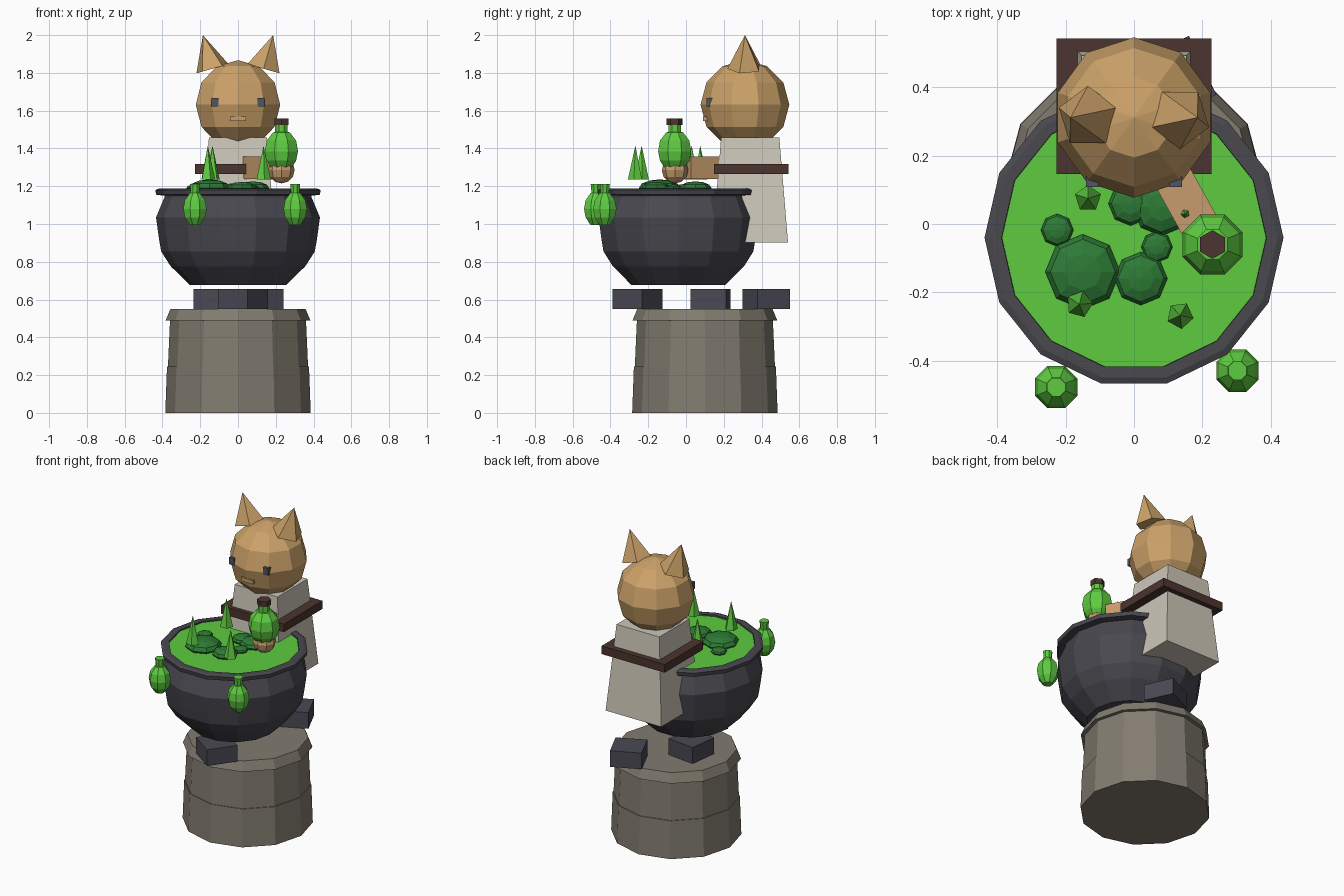
import bpy, bmesh
from math import pi, sin, cos, radians
from mathutils import Matrix

old = bpy.data.objects.get("Cube")
if old:
    bpy.data.objects.remove(old, do_unlink=True)


def material(name, hex_code):
    srgb = [int(hex_code[i:i + 2], 16) / 255 for i in (0, 2, 4)]
    rgba = [c / 12.92 if c < 0.04 else ((c + 0.055) / 1.055) ** 2.4 for c in srgb] + [1]
    m = bpy.data.materials.new(name)
    m.use_nodes = True
    m.diffuse_color = rgba
    m.node_tree.nodes["Principled BSDF"].inputs["Base Color"].default_value = rgba
    return m


STONE = material("warm_stone", "827c70")
IRON = material("dark_iron", "48484f")
BRICK = material("slate_brick", "4a4954")
GREEN = material("bright_green", "5ecc40")
LEAF = material("dark_leaf", "2d7a35")
FUR = material("tan_fur", "cca269")
SKIN = material("light_tan", "c79c6c")
CLOTH = material("pale_cloth", "cdc7b9")
WOOD = material("dark_brown", "4c342e")
EYE = material("eye_slate", "505564")


def finish(name, bm, mat, matrix=Matrix()):
    bmesh.ops.recalc_face_normals(bm, faces=bm.faces)
    mesh = bpy.data.meshes.new(name)
    bm.to_mesh(mesh)
    bm.free()
    mesh.materials.append(mat)
    obj = bpy.data.objects.new(name, mesh)
    obj.matrix_world = matrix
    bpy.context.collection.objects.link(obj)
    return obj


def lathe(name, profile, sides, loc, mat, turn=0.0):
    """Turn (radius, z) points round the z axis and cap both ends."""
    bm = bmesh.new()
    rings = [[bm.verts.new((r * cos(turn + 2 * pi * k / sides),
                            r * sin(turn + 2 * pi * k / sides), z))
              for k in range(sides)] for r, z in profile]
    for a, b in zip(rings, rings[1:]):
        for k in range(sides):
            n = (k + 1) % sides
            bm.faces.new((a[k], a[n], b[n], b[k]))
    bm.faces.new(rings[0][::-1])
    bm.faces.new(rings[-1])
    return finish(name, bm, mat, Matrix.Translation(loc))


def box(name, loc, size, mat, turn=0.0, taper=1.0):
    bm = bmesh.new()
    bmesh.ops.create_cube(bm, size=1)
    for v in bm.verts:
        k = taper if v.co.z > 0 else 1
        v.co = (v.co.x * size[0] * k, v.co.y * size[1] * k, v.co.z * size[2])
    return finish(name, bm, mat, Matrix.Translation(loc) @ Matrix.Rotation(turn, 4, 'Z'))


def ball(name, loc, radius, mat, segments, rings, squash=1.0):
    bm = bmesh.new()
    bmesh.ops.create_uvsphere(bm, u_segments=segments, v_segments=rings, radius=radius)
    return finish(name, bm, mat, Matrix.Translation(loc) @ Matrix.Diagonal((1, 1, squash, 1)))


def cone(name, loc, radius, height, mat, tilt=0.0, turn=0.0):
    """Five-sided cone standing on loc."""
    bm = bmesh.new()
    bmesh.ops.create_cone(bm, cap_ends=True, segments=5, radius1=radius, radius2=0,
                          depth=height, matrix=Matrix.Translation((0, 0, height / 2))
                          @ Matrix.Rotation(turn, 4, 'Z'))
    return finish(name, bm, mat, Matrix.Translation(loc) @ Matrix.Rotation(tilt, 4, 'Y'))


# Stone pedestal
lathe("pedestal", [(0.385, 0), (0.376, 0.245), (0.371, 0.245), (0.36, 0.49),
                   (0.383, 0.49), (0.358, 0.55)], 12, (0, 0.1, 0), STONE)

# Loose bricks between pedestal and cauldron
for i, (x, y, deg) in enumerate([(0.027, -0.257, -35), (-0.13, 0.13, -7), (0.115, 0.425, 25)]):
    box(f"brick_{i + 1}", (x, y, 0.603), (0.19, 0.19, 0.105), BRICK, radians(deg))

# Cauldron with its rim, and the brew inside
POT = (0, -0.04, 0)
lathe("cauldron", [(0.255, 0.677), (0.355, 0.775), (0.362, 0.785), (0.407, 0.855),
                   (0.418, 0.92), (0.434, 1.035), (0.39, 1.14), (0.39, 1.15),
                   (0.433, 1.155), (0.438, 1.18), (0.42, 1.187), (0.388, 1.187),
                   (0.386, 1.165)], 14, POT, IRON)
lathe("brew", [(0.387, 1.16), (0.387, 1.178)], 14, POT, GREEN)

# Leaf clumps floating on the brew
for i, (x, y, r) in enumerate([(-0.15, -0.14, 0.11), (0.02, -0.16, 0.078), (-0.225, -0.018, 0.048),
                               (0.067, -0.067, 0.046), (-0.01, 0.06, 0.065), (0.08, 0.05, 0.085)]):
    ball(f"leaf_clump_{i + 1}", (x, y, 1.19), r, LEAF, 8, 6, 0.42)

# Pointed flames above the brew
for i, (x, y) in enumerate([(-0.135, 0.075), (-0.16, -0.235), (0.135, -0.268), (0.15, 0.03)]):
    cone(f"flame_{i + 1}", (x, y, 1.235), 0.04, 0.18, GREEN, turn=i)

# Robed body and belt
box("body", (0, 0.34, 1.18), (0.40, 0.40, 0.555), CLOTH, taper=0.77)
box("belt", (0, 0.345, 1.29), (0.454, 0.396, 0.053), WOOD)

# Head, ears and face
ball("head", (0, 0.312, 1.632), 0.235, FUR, 10, 6)
for side, s in (("left", 1), ("right", -1)):
    cone(f"{side}_ear", (s * 0.135, 0.312, 1.822), 0.093, 0.185, FUR,
         tilt=s * radians(16), turn=pi if s > 0 else 0)
    box(f"{side}_eye", (s * 0.122, 0.126, 1.645), (0.036, 0.036, 0.045), EYE)
box("muzzle", (0, 0.106, 1.558), (0.085, 0.03, 0.024), SKIN)

# Arm and paw reaching out over the brew
box("arm", (0.122, 0.122, 1.298), (0.285, 0.115, 0.12), SKIN, radians(-61))
ball("paw", (0.23, -0.058, 1.285), 0.07, SKIN, 8, 6)

# Held bottle with its stopper
HELD = (0.23, -0.06, 0)
lathe("held_bottle", [(0.045, 1.28), (0.084, 1.335), (0.095, 1.385), (0.084, 1.442),
                      (0.048, 1.485), (0.036, 1.487), (0.036, 1.53)], 8, HELD, GREEN, pi / 8)
lathe("stopper", [(0.042, 1.525), (0.042, 1.558)], 6, HELD, WOOD, pi / 6)

# Small bottles hanging at the front of the cauldron
for side, x, y in (("left", 0.303, -0.43), ("right", -0.228, -0.478)):
    lathe(f"{side}_hanging_bottle", [(0.03, 0.995), (0.058, 1.035), (0.067, 1.08), (0.058, 1.125),
                                     (0.03, 1.163), (0.024, 1.165), (0.029, 1.213)],
          8, (x, y, 0), GREEN, pi / 8)
